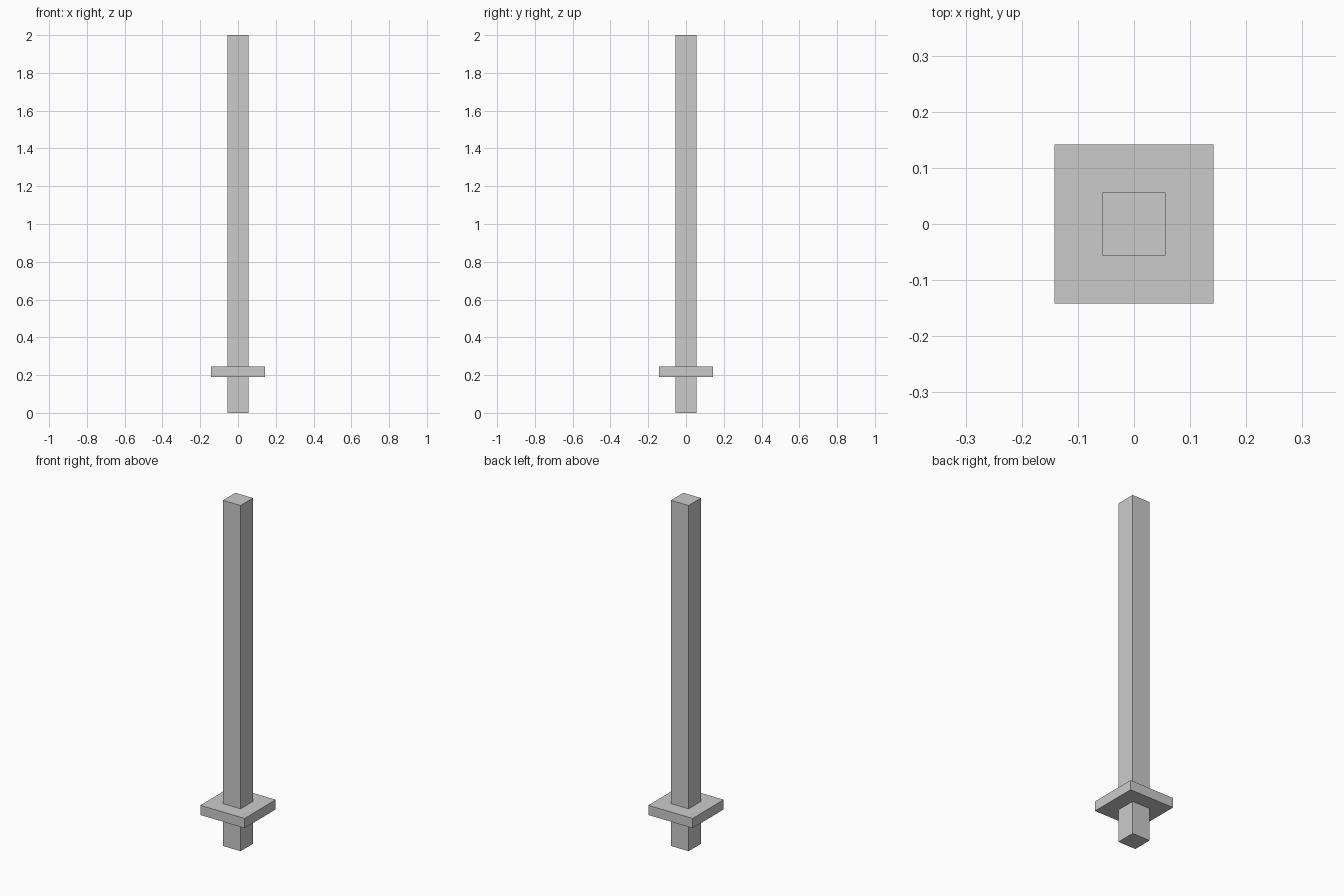
import bpy

if "Cube" in bpy.data.objects:
    bpy.data.objects.remove(bpy.data.objects["Cube"])


def square_bar(name, width, z0, z1):
    """Square box centred on the z axis, spanning z0 to z1."""
    bpy.ops.mesh.primitive_cube_add(size=1, location=(0, 0, (z0 + z1) / 2))
    ob = bpy.context.object
    ob.name = name
    ob.scale = (width, width, z1 - z0)
    bpy.ops.object.transform_apply(location=False, rotation=False, scale=True)
    return ob


BAR = 0.113        # width of handle and blade
GUARD = 0.284      # width of the guard plate
Z_LOW, Z_HIGH = 0.189, 0.245

# Handle below the guard
square_bar("handle", BAR, 0, Z_LOW)
# Wide flat guard plate
square_bar("guard", GUARD, Z_LOW, Z_HIGH)
# Long blade above the guard
square_bar("blade", BAR, Z_HIGH, 2.0)
